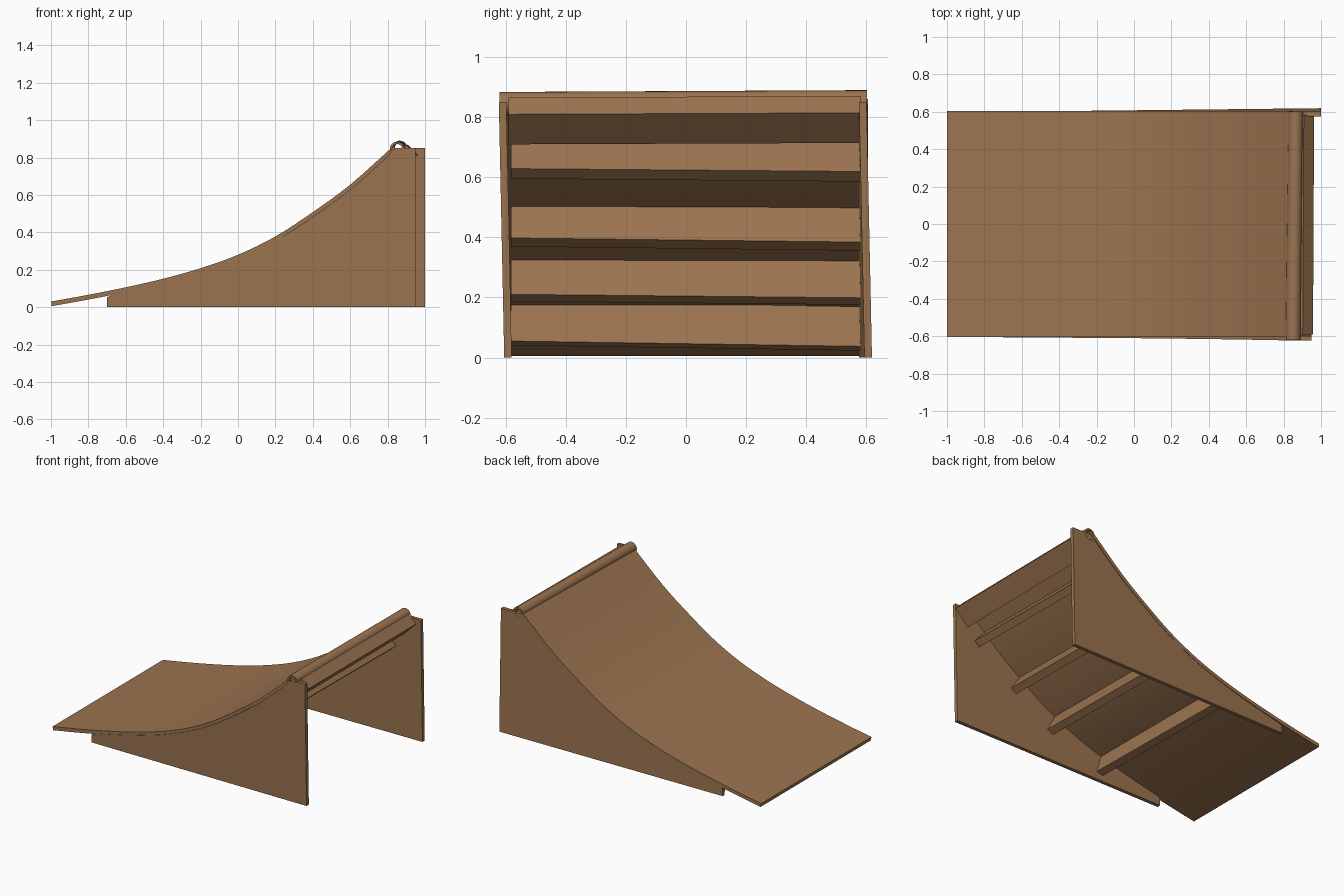
import bpy, bmesh, math
from mathutils import Vector

if "Cube" in bpy.data.objects:
    bpy.data.objects.remove(bpy.data.objects["Cube"])

wood = bpy.data.materials.new("plywood")
wood.diffuse_color = (0.33, 0.175, 0.08, 1)
wood.use_nodes = True
wood.node_tree.nodes["Principled BSDF"].inputs["Base Color"].default_value = wood.diffuse_color

# Riding surface height at evenly spaced x from -1 to 0.8, then the lip
KEYS = [(-1, .03), (-.8, .066), (-.6, .106), (-.4, .152), (-.2, .208), (0, .28),
        (.2, .378), (.4, .508), (.6, .655), (.83, .86)]
THICK = 0.025


def spline(keys, steps=4):
    k = [Vector(p) for p in keys]
    k = [2 * k[0] - k[1]] + k + [2 * k[-1] - k[-2]]
    out = []
    for i in range(1, len(k) - 2):
        a, b, c, d = k[i - 1:i + 3]
        for s in range(steps):
            t = s / steps
            out.append(0.5 * (2 * b + (c - a) * t + (2 * a - 5 * b + 4 * c - d) * t * t
                              + (3 * b - a - 3 * c + d) * t ** 3))
    return out + [k[-2]]


def offset(path, dist):
    out = []
    for i, p in enumerate(path):
        t = (path[min(i + 1, len(path) - 1)] - path[max(i - 1, 0)]).normalized()
        out.append(p + Vector((t.y, -t.x)) * dist)
    return out


def finish(name, bm):
    bmesh.ops.recalc_face_normals(bm, faces=bm.faces[:])
    me = bpy.data.meshes.new(name)
    bm.to_mesh(me)
    bm.free()
    ob = bpy.data.objects.new(name, me)
    bpy.context.collection.objects.link(ob)
    me.materials.append(wood)
    bpy.ops.object.select_all(action='DESELECT')
    ob.select_set(True)
    bpy.context.view_layer.objects.active = ob
    bpy.ops.object.shade_smooth_by_angle(angle=math.radians(30))
    return ob


def strip(name, upper, lower, y0, y1, warp=lambda x, y, z: (x, y, z), closed=False):
    """Solid between two xz paths, extruded along y; closed makes a ring."""
    bm = bmesh.new()
    rows = [[bm.verts.new(warp(p[0], y, p[1])) for p in path]
            for path, y in ((upper, y0), (upper, y1), (lower, y1), (lower, y0))]
    n = len(upper)
    for r in range(4):
        a, b = rows[r], rows[(r + 1) % 4]
        for i in range(n if closed else n - 1):
            j = (i + 1) % n
            bm.faces.new((a[i], a[j], b[j], b[i]))
    if not closed:
        for i in (0, n - 1):
            bm.faces.new([row[i] for row in rows])
    return finish(name, bm)


top = spline(KEYS)
under = offset(top, THICK)

# Curved riding sheet
strip("riding_surface", top, under, -.605, .605)

# Side panels, slightly leaning
edge = offset(top, THICK - .005)
curve = [(-.7, .053)] + [tuple(p) for p in edge if -.69 < p.x < .83] + [(.84, .85)]
for name, y, end, splay in (("front_side_panel", -.605, .95, 0), ("rear_side_panel", .583, 1, .011)):
    up = curve + [(end, .85)]
    strip(name, up, [(p[0], 0) for p in up], y, y + .025,
          lambda x, y, z: (x, y - .018 * z / .85 + splay * x, z))

# Cross joists set square to the curve
for i, (x, tilt) in enumerate(((-.23, .009), (.14, .006), (.42, .007), (.70, .005))):
    k = min(range(len(top) - 1), key=lambda n: abs(top[n].x - x))
    t = (top[k + 1] - top[k - 1]).normalized()
    n = Vector((t.y, -t.x))
    z = top[k].y + (x - top[k].x) * t.y / t.x
    p = Vector((x, z)) + n * (THICK - .004)
    q = p - t * .05
    strip(f"cross_joist_{i + 1}", [q, p], [q + n * .138, p + n * .138], -.583, .583,
          lambda x, y, z: (x, y, z - tilt * y / .6))

# Flat top joist behind the lip
strip("top_joist", [(.80, .768), (.905, .868)], [(.86, .712), (.96, .812)], -.59, .583,
      lambda x, y, z: (x + .005 * y, y, z + .004 * y))

# Hollow coping pipe
ring = [Vector((math.cos(a), math.sin(a))) for a in (math.tau * i / 24 for i in range(24))]
c = Vector((.858, .848))
strip("coping_pipe", [c + r * .039 for r in ring], [c + r * .027 for r in ring], -.62, .602,
      lambda x, y, z: (x + .012 * y, y, z + .005 * y), closed=True)
